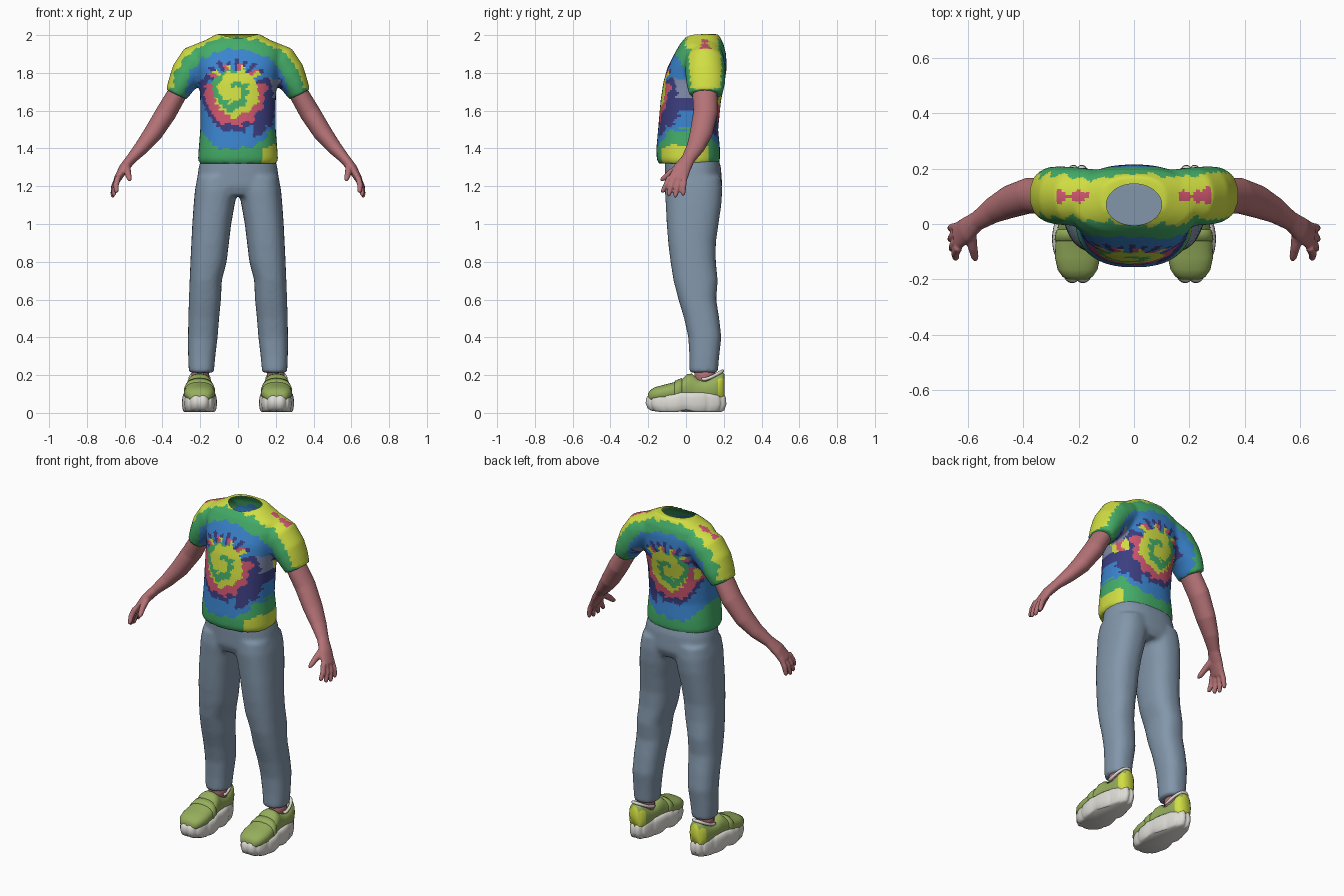
import bpy, bmesh, math
from mathutils import Vector

if "Cube" in bpy.data.objects:
    bpy.data.objects.remove(bpy.data.objects["Cube"])


def material(name, r, g, b):
    m = bpy.data.materials.new(name)
    lin = [((c / 255 + 0.055) / 1.055) ** 2.4 for c in (r, g, b)]
    m.diffuse_color = (*lin, 1)
    m.use_nodes = True
    m.node_tree.nodes["Principled BSDF"].inputs["Base Color"].default_value = m.diffuse_color
    return m


SKIN = material("skin", 180, 114, 118)
SLATE = material("slate trousers", 130, 150, 170)
OLIVE = material("shoe green", 150, 174, 92)
WHITE = material("sole white", 222, 220, 214)
DYES = [material("dye yellow", 208, 222, 66), material("dye green", 68, 172, 104),
        material("dye blue", 58, 132, 206), material("dye navy", 60, 62, 128),
        material("dye pink", 208, 86, 112), material("dye grey", 130, 142, 172)]
YELLOW, GREEN, BLUE, NAVY, PINK, GREY = range(6)


def ring(c, u, v, n=32, p=2.0):
    """Superellipse ring around c with half axes u and v."""
    c, u, v = Vector(c), Vector(u), Vector(v)
    pts = []
    for i in range(n):
        a = math.tau * i / n
        cs, sn = math.cos(a), math.sin(a)
        pts.append(c + u * math.copysign(abs(cs) ** (2 / p), cs)
                   + v * math.copysign(abs(sn) ** (2 / p), sn))
    return pts


def loft(bm, rings):
    """Closed skin over a list of rings."""
    vs = [[bm.verts.new(p) for p in r] for r in rings]
    n = len(vs[0])
    for a, b in zip(vs, vs[1:]):
        for i in range(n):
            bm.faces.new((a[i], a[(i + 1) % n], b[(i + 1) % n], b[i]))
    bm.faces.new(vs[0])
    bm.faces.new(vs[-1])


def box_rings(rows, p=2.4):
    """Horizontal rings from (z, x0, x1, y0, y1)."""
    return [ring(((x0 + x1) / 2, (y0 + y1) / 2, z), ((x1 - x0) / 2, 0, 0),
                 (0, (y1 - y0) / 2, 0), 40, p) for z, x0, x1, y0, y1 in rows]


def tube(bm, rows, n=24):
    """Tube through (point, thickness, breadth along y)."""
    pts = [Vector(r[0]) for r in rows]
    rings = []
    for i, (_, ra, rb) in enumerate(rows):
        t = (pts[min(i + 1, len(pts) - 1)] - pts[max(i - 1, 0)]).normalized()
        v = t.cross(Vector((0, 1, 0))).normalized()
        rings.append(ring(pts[i], v.cross(t) * rb, v * ra, n))
    loft(bm, rings)


def finish(name, bm, mats, voxel=0, smooth=0, mirror=False):
    """Turn a bmesh into an object, optionally fused, softened and mirrored."""
    bmesh.ops.recalc_face_normals(bm, faces=bm.faces[:])
    me = bpy.data.meshes.new(name)
    bm.to_mesh(me)
    bm.free()
    ob = bpy.data.objects.new(name, me)
    bpy.context.collection.objects.link(ob)
    if voxel:
        m = ob.modifiers.new("fuse", 'REMESH')
        m.mode, m.voxel_size = 'VOXEL', voxel
    if smooth:
        m = ob.modifiers.new("soften", 'SMOOTH')
        m.factor, m.iterations = 0.5, smooth
    if mirror:
        ob.modifiers.new("mirror", 'MIRROR').use_mirror_merge = False
    bpy.context.view_layer.update()
    ev = ob.evaluated_get(bpy.context.evaluated_depsgraph_get())
    new = bpy.data.meshes.new_from_object(ev)
    ob.modifiers.clear()
    ob.data = new
    new.materials.clear()
    for m in mats:
        new.materials.append(m)
    for f in new.polygons:
        f.use_smooth = True
    return ob


# Shirt: torso and two sleeves fused, then opened at the neck
bm = bmesh.new()
loft(bm, box_rings([(z, -w, w, a, b) for z, w, a, b in (
    (1.32, .205, -.145, .175), (1.345, .212, -.155, .18), (1.40, .208, -.157, .18),
    (1.5, .20, -.148, .17), (1.65, .20, -.135, .185), (1.75, .205, -.12, .205),
    (1.83, .22, -.098, .216), (1.9, .235, -.062, .212), (1.95, .215, -.034, .2),
    (1.98, .16, -.01, .185), (2.005, .115, .02, .172))]))
for s in (-1, 1):
    tube(bm, [((s * x, y, z), a, b) for x, y, z, a, b in (
        (.10, .10, 1.885, .085, .09), (.16, .10, 1.88, .092, .10), (.22, .10, 1.85, .102, .106),
        (.27, .103, 1.79, .09, .106), (.30, .105, 1.74, .073, .102),
        (.327, .105, 1.685, .06, .088))], 32)
shirt = finish("shirt", bm, DYES, .011, 4)
bm = bmesh.new()
bm.from_mesh(shirt.data)


def neck(v):
    return math.hypot(v.x / .1, (v.y - .07) / .075)


hole = [f for f in bm.faces if f.calc_center_median().z > 1.93 and neck(f.calc_center_median()) < 1]
bmesh.ops.delete(bm, geom=hole, context='FACES')
for v in bm.verts:
    if v.is_boundary:
        k = neck(v.co)
        v.co.x, v.co.y = v.co.x / k, .07 + (v.co.y - .07) / k


def dye(c, n):
    """Spiral tie-dye colour at a point of the shirt."""
    x, y, z = c
    wob = .008 * math.sin(70 * x + 40 * z) + .006 * math.sin(150 * z - 90 * x)
    if z > 1.66 and abs(x) > .1 and abs(y - .1) < .052 + wob and n.z + n.x * math.copysign(1, x) > .5:
        return PINK if abs(abs(x) - .22) < .06 and abs(y - .1) < .02 + wob else YELLOW
    if x > .13 and z < 1.41 + wob and y < .12:
        return YELLOW
    dx, dz = x + .02, z - 1.72
    d = math.hypot(dx * (1.1 if dx < 0 else 1), dz * (1.35 if dz > 0 else .85)) + wob
    a = math.atan2(dz, dx) / math.tau
    if d < .13:
        return GREEN if .25 < (d / .12 + a) % 1 < .6 else YELLOW
    if d < .17:
        return PINK if dz < .02 else (PINK, NAVY, BLUE, YELLOW)[int(a * 40) % 4]
    if dx > .16 and abs(dz) < .05 and d > .2 and d < .24:
        return GREY
    if d < (.25 if dx > .1 and dz < .05 else .2):
        return NAVY if dz < .05 or int(a * 40) % 2 else BLUE
    if d < .278:
        return BLUE
    return GREEN if d < (.40 if dz < 0 else .36) else YELLOW


for f in bm.faces:
    f.material_index = dye(f.calc_center_median(), f.normal)
bm.to_mesh(shirt.data)
bm.free()

# Trousers: hips and two legs fused
bm = bmesh.new()
loft(bm, box_rings([(1.37, -.19, .19, -.11, .165), (1.3, -.208, .208, -.112, .185),
                    (1.2, -.222, .222, -.11, .192), (1.15, -.2, .2, -.09, .17)]))
for s in (-1, 1):
    loft(bm, box_rings([(z, s * i, s * o, a, b) for z, i, o, a, b in (
        (1.25, .0, .215, -.105, .185), (1.18, .003, .228, -.112, .192), (1.1, .018, .235, -.107, .187),
        (1.0, .036, .242, -.102, .172), (.9, .048, .247, -.094, .158), (.8, .06, .252, -.082, .158),
        (.7, .086, .256, -.066, .168), (.6, .09, .26, -.04, .16), (.5, .1, .263, -.01, .176),
        (.4, .108, .265, .012, .187), (.3, .12, .264, .018, .176), (.212, .128, .26, .018, .168))]))
finish("trousers", bm, [SLATE], .013, 4)

# Arms with hands
bm = bmesh.new()
tube(bm, [((.27, .1, 1.77), .05, .06), ((.325, .1, 1.685), .052, .066), ((.38, .103, 1.59), .055, .065),
          ((.45, .08, 1.48), .05, .06), ((.51, .05, 1.405), .039, .048), ((.565, .012, 1.345), .028, .036),
          ((.605, -.02, 1.295), .026, .046), ((.64, -.045, 1.235), .019, .05)])
for base, tip in ((-.085, (.645, -.127, 1.165)), (-.06, (.66, -.095, 1.147)),
                  (-.033, (.666, -.058, 1.14)), (-.008, (.666, -.016, 1.15))):
    b, t = Vector((.635, base, 1.25)), Vector(tip)
    tube(bm, [(b, .016, .015), (b.lerp(t, .5) + Vector((.006, 0, 0)), .016, .014),
              (b.lerp(t, .9), .013, .012), (t, .006, .006)], 12)
tube(bm, [((.59, -.025, 1.31), .02, .02), ((.583, -.085, 1.27), .018, .018),
          ((.575, -.12, 1.24), .014, .014), ((.572, -.135, 1.23), .006, .006)], 12)
finish("arms", bm, [SKIN], .006, 3, True)

# Ankles
bm = bmesh.new()
loft(bm, [ring((.2, .1, z), (.047, 0, 0), (0, .055, 0), 24) for z in (.13, .26)])
finish("ankles", bm, [SKIN], mirror=True)

# Chunky scalloped soles
bm = bmesh.new()
rings = []
for z, k in ((.004, .86), (.014, .95), (.045, 1.0), (.08, .99), (.1, .94), (.108, .84)):
    pts = []
    for i in range(96):
        a = math.tau * i / 96
        cs, sn = math.cos(a), math.sin(a)
        lobe = k * (.95 + .05 * abs(math.sin(a * 6)) ** .5)
        y = .217 * lobe * math.copysign(abs(sn) ** .85, sn)
        w = .094 - .02 * max(0, min(1, (y + .05) / .2))
        lift = .018 * max(0, (-y - .1) / .12) ** 2 * (1 - z / .108)
        arch = .012 * math.exp(-(y / .03) ** 2) * (1 - z / .108)
        pts.append((.204 + w * lobe * math.copysign(abs(cs) ** .8, cs), y, z + lift + arch - .01 * (y < -.05) * z / .108))
    rings.append(pts)
loft(bm, rings)
finish("soles", bm, [WHITE], mirror=True)

# Shoe uppers with a coloured heel patch
bm = bmesh.new()
upper = [(-.2, .035, .105), (-.19, .055, .12), (-.165, .072, .136), (-.12, .082, .148), (-.06, .079, .163),
         (-.02, .073, .18), (.005, .069, .205), (.03, .064, .208), (.06, .062, .182), (.1, .06, .178),
         (.14, .06, .188), (.17, .055, .207), (.19, .046, .217), (.203, .03, .205)]
loft(bm, [ring((.204, y, (top + .06) / 2), (w, 0, 0), (0, 0, (top - .06) / 2), 32, 2.4) for y, w, top in upper])
shoes = finish("shoe_uppers", bm, [OLIVE, DYES[YELLOW]], mirror=True)
for f in shoes.data.polygons:
    f.material_index = int(f.center.y > .165 and f.center.z < .18)

# Strap across the instep
bm = bmesh.new()
loft(bm, [ring((.204, y, (top + .06) / 2), (w, 0, 0), (0, 0, (top - .06) / 2), 32, 2.4)
          for y, w, top in ((-.062, .078, .162), (-.058, .083, .17), (-.025, .078, .184), (-.02, .072, .18))])
finish("instep_straps", bm, [OLIVE], mirror=True)

# White collar rims around the heel opening
bm = bmesh.new()
path = []
for i in range(17):
    a = math.pi * (i / 16 * 1.2 - .1)
    y = .11 + .083 * math.sin(a)
    path.append(Vector((.204 + .05 * math.cos(a), y, .178 + .042 * max(0, (y - .1) / .09) ** 1.3)))
rings = []
for i, c in enumerate(path):
    t = (path[min(i + 1, 16)] - path[max(i - 1, 0)]).normalized()
    side = t.cross(Vector((0, 0, 1))).normalized()
    rings.append(ring(c, side * .009, side.cross(t) * .009, 10))
loft(bm, rings)
finish("collar_rims", bm, [WHITE], mirror=True)
